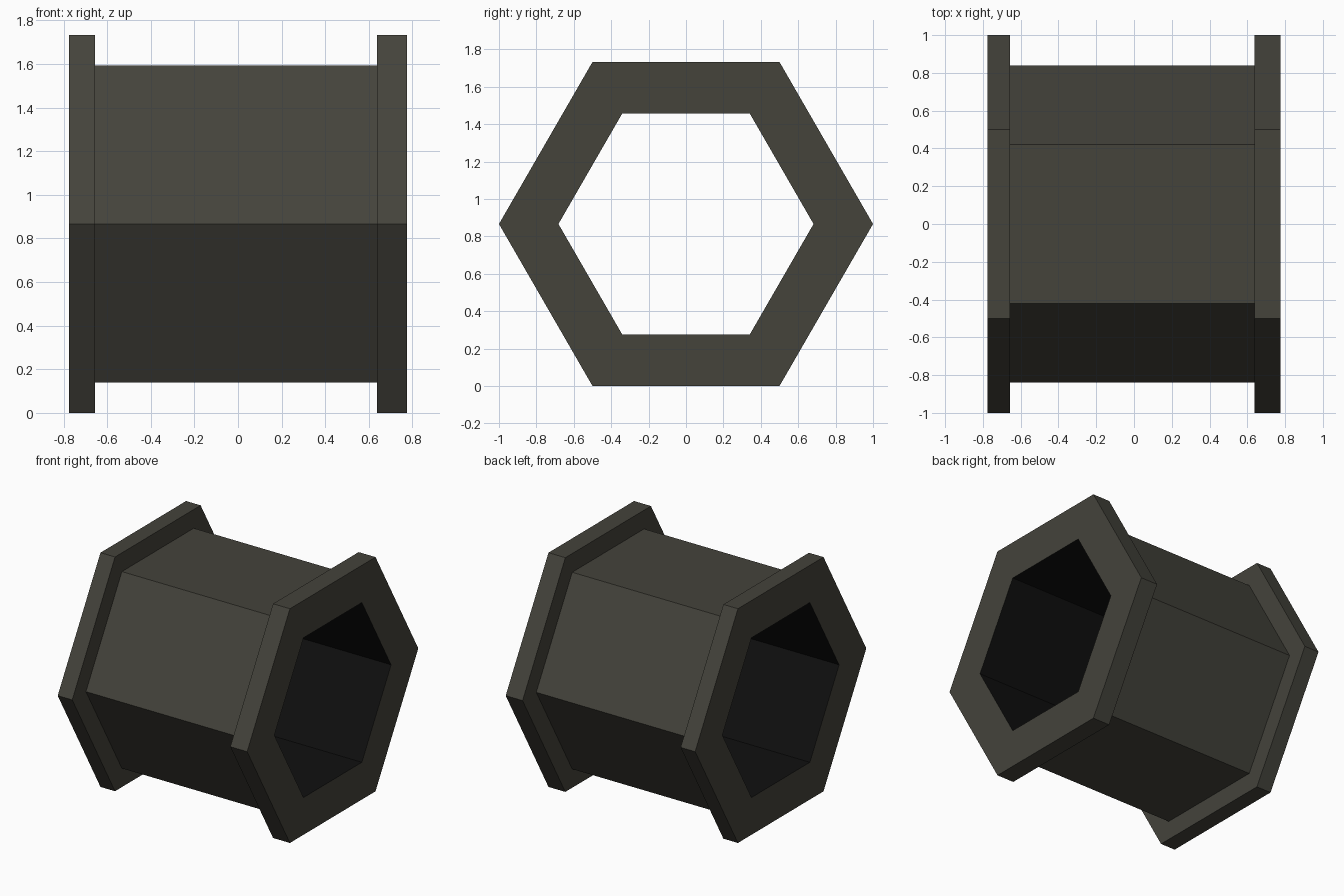
import bpy, math

if "Cube" in bpy.data.objects:
    bpy.data.objects.remove(bpy.data.objects["Cube"])

SIDES = 6
MID_Z = math.sqrt(3) / 2      # hexagon of radius 1 resting on a flat
HALF, BORE, BODY, FLANGE = 0.775, 0.682, 0.84, 1.0
LEFT_IN, RIGHT_IN = -0.656, 0.637


def material(name, rgb):
    m = bpy.data.materials.new(name)
    m.diffuse_color = (*rgb, 1)
    m.use_nodes = True
    m.node_tree.nodes["Principled BSDF"].inputs["Base Color"].default_value = m.diffuse_color
    return m


def hex_lathe(name, profile, mat):
    """Sweep an (x, radius) profile around the x axis in six flat sides."""
    verts, faces, n = [], [], len(profile)
    for s in range(SIDES):
        a = 2 * math.pi * s / SIDES
        verts += [(x, r * math.cos(a), MID_Z + r * math.sin(a)) for x, r in profile]
    for s in range(SIDES):
        p, q = s * n, (s + 1) % SIDES * n
        faces += [(p + i, p + i + 1, q + i + 1, q + i) for i in range(n - 1)]
    mesh = bpy.data.meshes.new(name)
    mesh.from_pydata(verts, [], faces)
    mesh.flip_normals()
    mesh.materials.append(mat)
    obj = bpy.data.objects.new(name, mesh)
    bpy.context.collection.objects.link(obj)
    return obj


grey = material("dark olive grey", (0.058, 0.056, 0.044))
black = material("soft black", (0.005, 0.005, 0.005))

# Outer shell: left flange, body and right flange, with ring-shaped ends
hex_lathe("spool_shell", [(-HALF, BORE), (-HALF, FLANGE), (LEFT_IN, FLANGE), (LEFT_IN, BODY),
                          (RIGHT_IN, BODY), (RIGHT_IN, FLANGE), (HALF, FLANGE), (HALF, BORE)], grey)

# Lining of the through hole, facing the axis
hex_lathe("bore_lining", [(HALF, BORE), (-HALF, BORE)], black)
